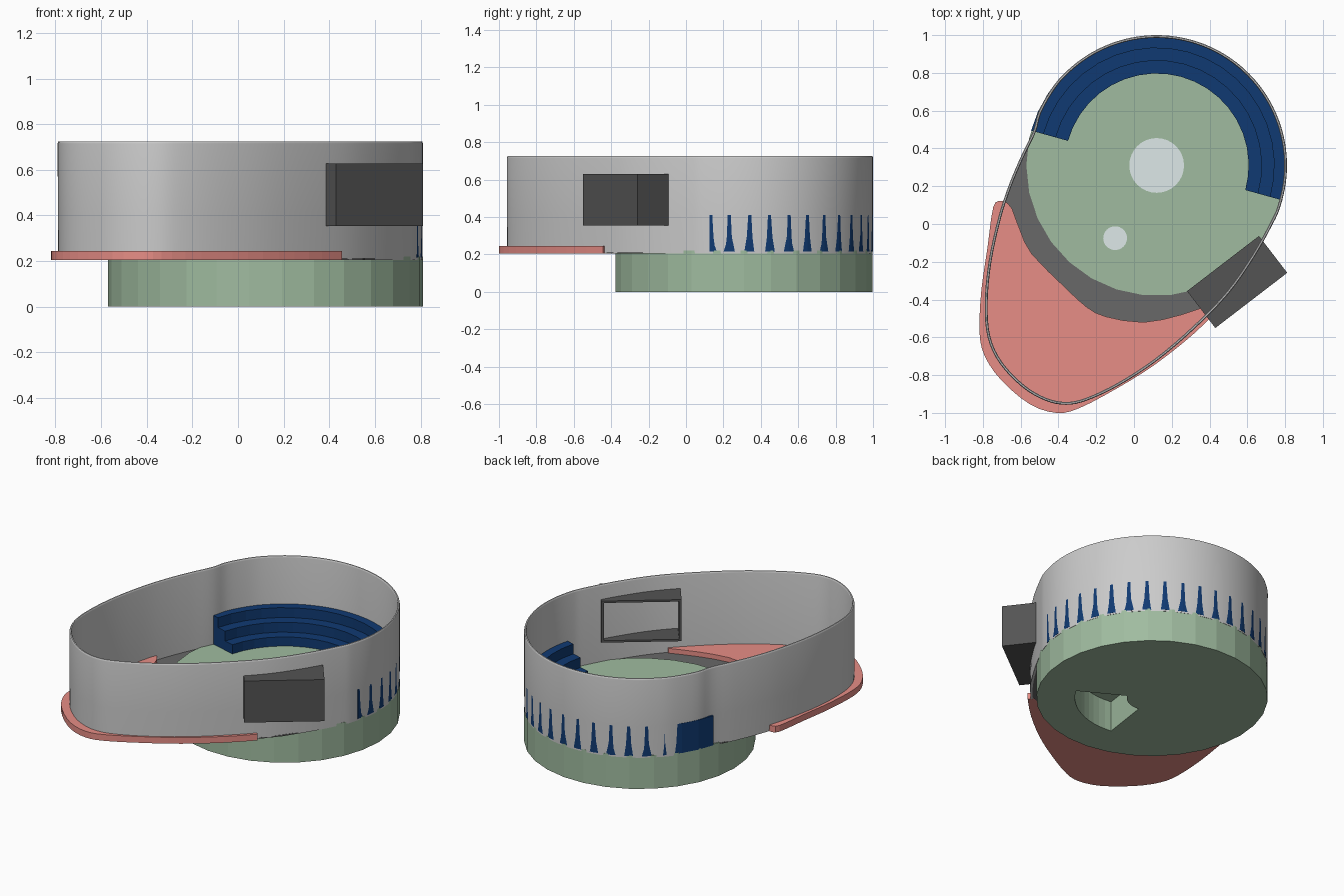
import bpy, bmesh
from math import sin, cos, radians, pi
from mathutils import Vector

if "Cube" in bpy.data.objects:
    bpy.data.objects.remove(bpy.data.objects["Cube"])

CX, CY, R = 0.12, 0.31, 0.69


def mat(name, rgb):
    m = bpy.data.materials.new(name)
    m.diffuse_color = (*rgb, 1)
    m.use_nodes = True
    m.node_tree.nodes["Principled BSDF"].inputs["Base Color"].default_value = m.diffuse_color
    return m


GREEN = mat("sage_green", (0.35, 0.50, 0.35))
RED = mat("coral_red", (0.80, 0.27, 0.24))
BLUE = mat("navy_blue", (0.005, 0.042, 0.168))
DARK = mat("dark_grey", (0.14, 0.14, 0.14))
BOX = mat("charcoal", (0.088, 0.088, 0.088))
PALE = mat("pale_grey", (0.73, 0.81, 0.81))


def finish(bm, name, material=None):
    bmesh.ops.recalc_face_normals(bm, faces=bm.faces)
    me = bpy.data.meshes.new(name)
    bm.to_mesh(me)
    bm.free()
    ob = bpy.data.objects.new(name, me)
    bpy.context.collection.objects.link(ob)
    if material:
        me.materials.append(material)
    return ob


def prism(name, pts, z0, z1, material=None):
    """Extrude a flat outline between two heights."""
    bm = bmesh.new()
    f = bm.faces.new([bm.verts.new((x, y, z0)) for x, y in pts])
    g = bmesh.ops.extrude_face_region(bm, geom=[f])["geom"]
    bmesh.ops.translate(bm, vec=(0, 0, z1 - z0),
                        verts=[v for v in g if isinstance(v, bmesh.types.BMVert)])
    return finish(bm, name, material)


def arc(r, a0, a1, n, cx=CX, cy=CY):
    return [(cx + r * cos(radians(a0 + (a1 - a0) * i / n)),
             cy + r * sin(radians(a0 + (a1 - a0) * i / n))) for i in range(n + 1)]


def spline(pts, sub=4, closed=True):
    """Smooth curve through the given points."""
    p, n, out = [Vector(q) for q in pts], len(pts), []
    for i in range(n if closed else n - 1):
        if closed:
            a, b, c, d = (p[(i + k) % n] for k in (-1, 0, 1, 2))
        else:
            a, b, c, d = (p[min(max(i + k, 0), n - 1)] for k in (-1, 0, 1, 2))
        for s in range(sub):
            t = s / sub
            out.append((b * 2 + (c - a) * t + (a * 2 - b * 5 + c * 4 - d) * t * t
                        + (b * 3 - a - c * 3 + d) * t ** 3) / 2)
    if not closed:
        out.append(p[-1])
    return out


# Round base with a sector-shaped pocket underneath
base = prism("round_base", arc(R, 0, 360, 30)[:-1], 0, 0.22, GREEN)
cutter = prism("pocket_cutter", arc(0.46, -98, -29, 12) + arc(0.15, -29, -98, 8), -0.1, 0.2, GREEN)
cutter.hide_render = True
mod = base.modifiers.new("pocket", "BOOLEAN")
mod.operation, mod.solver, mod.object = "DIFFERENCE", "EXACT", cutter
bpy.context.view_layer.objects.active = base
bpy.ops.object.modifier_apply(modifier=mod.name)
bpy.data.objects.remove(cutter)

# Pale discs on the base
prism("centre_disc", arc(0.145, 0, 360, 32)[:-1], 0.21, 0.224, PALE)
prism("small_disc", arc(0.063, 0, 360, 32, -0.10, -0.075)[:-1], 0.21, 0.224, PALE)

# Teardrop wall: circle arc joined to a rounded nose
nose = [(-0.503, 0.60), (-0.535, 0.49), (-0.60, 0.355), (-0.665, 0.20), (-0.72, 0.03),
        (-0.77, -0.20), (-0.79, -0.42), (-0.775, -0.60), (-0.71, -0.74), (-0.59, -0.865),
        (-0.47, -0.935), (-0.36, -0.957), (-0.25, -0.935), (-0.08, -0.855), (0.12, -0.725),
        (0.32, -0.555), (0.50, -0.37), (0.64, -0.17), (0.742, 0.015)]
outline = spline(arc(R, -18, 142, 16) + nose)
section = [(0.0016, 0.205), (0.0009, 0.29), (0.0005, 0.41), (0, 0.715), (0.001, 0.721),
           (0.004, 0.725), (0.011, 0.725), (0.014, 0.721), (0.015, 0.715), (0.015, 0.205)]
bm = bmesh.new()
rings, n = [], len(outline)
for inset, z in section:
    ring = []
    for i, p in enumerate(outline):
        t = (outline[(i + 1) % n] - outline[i - 1]).normalized()
        q = p + Vector((-t.y, t.x)) * inset
        ring.append(bm.verts.new((q.x, q.y, z)))
    rings.append(ring)
for k in range(len(rings)):
    a, b = rings[k], rings[(k + 1) % len(rings)]
    for i in range(n):
        j = (i + 1) % n
        bm.faces.new((a[i], a[j], b[j], b[i]))
wall = finish(bm, "teardrop_wall")
bpy.ops.object.select_all(action="DESELECT")
wall.select_set(True)
bpy.context.view_layer.objects.active = wall
bpy.ops.object.shade_smooth_by_angle(angle=radians(40))

# Three seating steps around the back, corners just breaking through the wall
radii, tops = [0.487, 0.555, 0.622, R], [0.28, 0.345, 0.41]
profile = [(radii[0], 0.215)]
for k in range(3):
    profile += [(radii[k], tops[k]), (radii[k + 1], tops[k])]
profile.append((R, 0.215))
bm = bmesh.new()
cols = [[bm.verts.new((x, y, z)) for x, y, z in
         ((CX + r * cos(a), CY + r * sin(a), z) for r, z in profile)]
        for a in (radians(-15.5 + 9 * i) for i in range(21))]
m = len(profile)
for a, b in zip(cols, cols[1:]):
    for k in range(m):
        bm.faces.new((a[k], a[(k + 1) % m], b[(k + 1) % m], b[k]))
bm.faces.new(cols[0])
bm.faces.new(cols[-1])
finish(bm, "curved_steps", BLUE)

# Coral nose platform
inner = spline([(0.42, -0.42), (0.25, -0.48), (0.05, -0.52), (-0.15, -0.49), (-0.25, -0.44),
                (-0.36, -0.34), (-0.54, -0.16), (-0.60, -0.04), (-0.645, 0.08)], 2, False)
outer = spline([(-0.67, 0.112), (-0.705, 0.122), (-0.745, 0.09), (-0.775, -0.12), (-0.808, -0.35),
                (-0.818, -0.57), (-0.79, -0.70), (-0.70, -0.83), (-0.55, -0.955), (-0.41, -1.0),
                (-0.29, -0.975), (-0.09, -0.87), (0.11, -0.745), (0.31, -0.587), (0.455, -0.445)],
               3, False)
prism("nose_platform", inner + outer, 0.204, 0.245, RED)

# Dark floor strip between the base and the platform
left = [(-0.50, 0.52), (-0.54, 0.48), (-0.60, 0.35), (-0.665, 0.195), (-0.70, 0.07)]
right = [(0.45, -0.425), (0.55, -0.31), (0.64, -0.165), (0.67, -0.105), (0.60, -0.05)]
prism("floor_strip", left + inner[::-1] + right + arc(0.62, -36, -196, 24), 0.206, 0.214, DARK)

# Window box through the wall, open on the inside
ax = Vector((cos(radians(37.5)), sin(radians(37.5)), 0))
out = Vector((ax.y, -ax.x, 0))
c = Vector((0.546, -0.307, 0.4915))


def loop(bm, hx, hz, d):
    return [bm.verts.new(c + ax * hx * sx + out * d + Vector((0, 0, hz * sz)))
            for sx, sz in ((-1, -1), (1, -1), (1, 1), (-1, 1))]


bm = bmesh.new()
loops = [loop(bm, 0.24, 0.137, 0.123), loop(bm, 0.24, 0.137, -0.123),
         loop(bm, 0.225, 0.124, -0.123), loop(bm, 0.225, 0.124, 0.105)]
for a, b in zip(loops, loops[1:]):
    for i in range(4):
        bm.faces.new((a[i], a[(i + 1) % 4], b[(i + 1) % 4], b[i]))
bm.faces.new(loops[0])
bm.faces.new(loops[-1])
finish(bm, "window_box", BOX)
